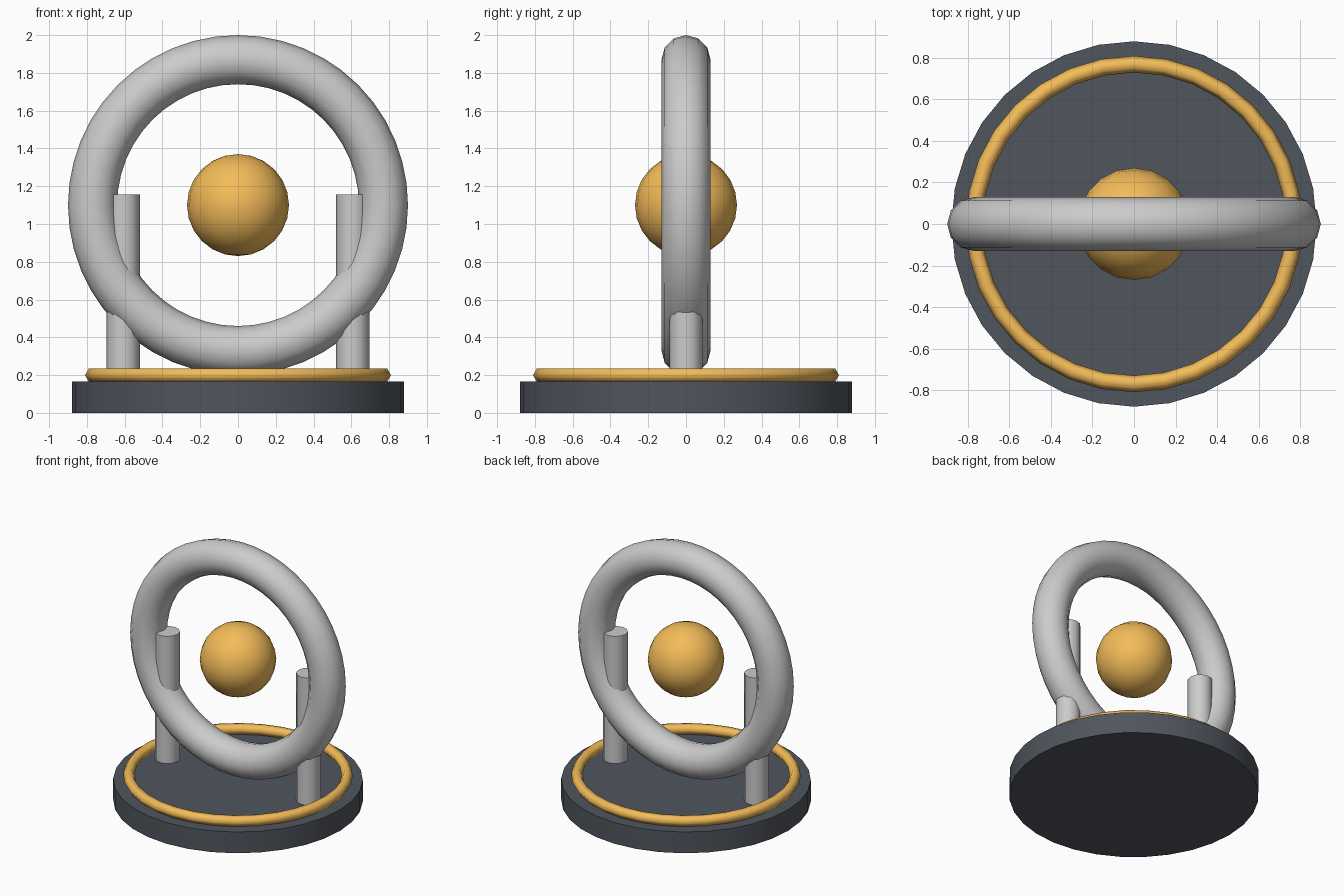
import bpy
import math

if "Cube" in bpy.data.objects:
    bpy.data.objects.remove(bpy.data.objects["Cube"])


def finish(name, material=None, angle=40):
    """Name the active object, smooth it and colour it."""
    ob = bpy.context.object
    ob.name = name
    bpy.ops.object.transform_apply(location=False, rotation=True, scale=True)
    bpy.ops.object.shade_smooth_by_angle(angle=math.radians(angle))
    if material:
        ob.data.materials.append(material)
    return ob


def make_material(name, colour):
    mat = bpy.data.materials.new(name)
    mat.diffuse_color = (*colour, 1)
    mat.use_nodes = True
    mat.node_tree.nodes["Principled BSDF"].inputs["Base Color"].default_value = mat.diffuse_color
    return mat


def cylinder(name, radius, bottom, top, x=0, sides=32, material=None):
    bpy.ops.mesh.primitive_cylinder_add(
        vertices=sides, radius=radius, depth=top - bottom,
        location=(x, 0, (bottom + top) / 2))
    return finish(name, material)


def torus(name, major, minor, z, segments, sides, tilt=0, material=None):
    bpy.ops.mesh.primitive_torus_add(
        major_radius=major, minor_radius=minor, major_segments=segments,
        minor_segments=sides, location=(0, 0, z), rotation=(tilt, 0, 0))
    return finish(name, material, 65)


gold = make_material("gold", (0.9, 0.5, 0.1))
dark = make_material("dark_slate", (0.08, 0.09, 0.11))

# Round base with inlaid trim ring
cylinder("base", 0.88, 0, 0.165, material=dark)
torus("base_trim", 0.77, 0.04, 0.2, 32, 6, material=gold)

# Upright ring facing the front
torus("upright_ring", 0.77, 0.13, 1.1, 48, 12, tilt=math.pi / 2)

# Support posts either side
for side, x in (("left", -0.607), ("right", 0.607)):
    cylinder(side + "_post", 0.088, 0.155, 1.155, x=x, sides=12)

# Floating core
bpy.ops.mesh.primitive_uv_sphere_add(
    segments=20, ring_count=12, radius=0.27, location=(0, 0, 1.1))
finish("core", gold)
